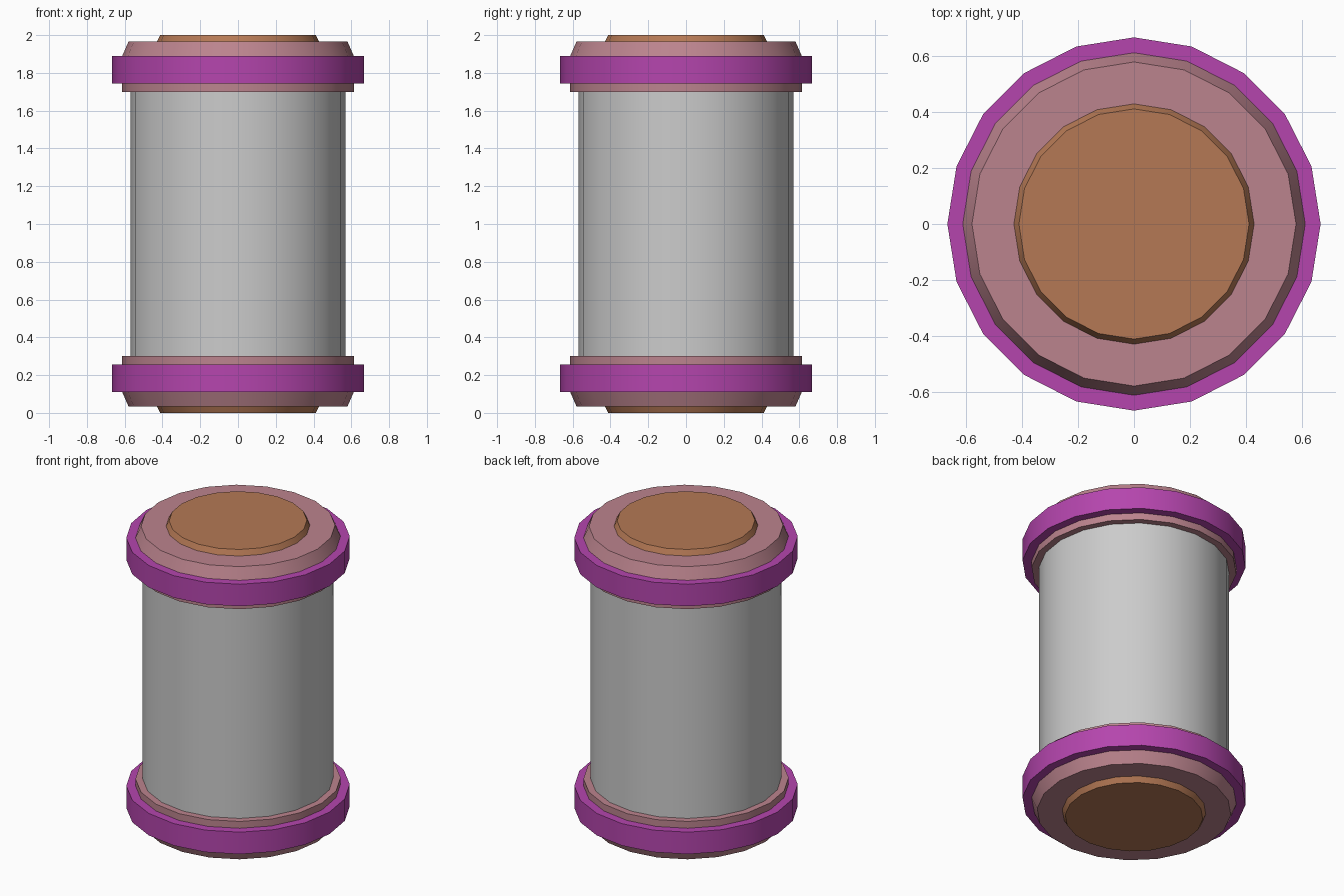
import bpy, bmesh, math

if "Cube" in bpy.data.objects:
    bpy.data.objects.remove(bpy.data.objects["Cube"])

SIDES = 20


def material(name, rgb):
    m = bpy.data.materials.new(name)
    m.diffuse_color = (*rgb, 1)
    m.use_nodes = True
    m.node_tree.nodes["Principled BSDF"].inputs["Base Color"].default_value = m.diffuse_color
    return m


def lathe(name, profile, mat=None, ring=False, flip=False):
    """Revolve (radius, z) points; caps the ends, or closes the loop for a ring."""
    bm = bmesh.new()
    loops = []
    for r, z in profile:
        z = 2 - z if flip else z
        loops.append([bm.verts.new((r * math.cos(2 * math.pi * i / SIDES),
                                    r * math.sin(2 * math.pi * i / SIDES), z))
                      for i in range(SIDES)])
    pairs = list(zip(loops, loops[1:]))
    if ring:
        pairs.append((loops[-1], loops[0]))
    else:
        bm.faces.new(loops[0])
        bm.faces.new(loops[-1])
    for a, b in pairs:
        for i in range(SIDES):
            j = (i + 1) % SIDES
            bm.faces.new((a[i], a[j], b[j], b[i]))
    bmesh.ops.recalc_face_normals(bm, faces=bm.faces)
    mesh = bpy.data.meshes.new(name)
    bm.to_mesh(mesh)
    bm.free()
    ob = bpy.data.objects.new(name, mesh)
    bpy.context.collection.objects.link(ob)
    if mat:
        mesh.materials.append(mat)
    bpy.ops.object.select_all(action='DESELECT')
    ob.select_set(True)
    bpy.context.view_layer.objects.active = ob
    bpy.ops.object.shade_smooth_by_angle(angle=math.radians(22))
    return ob


pink = material("pink", (0.50, 0.23, 0.27))
purple = material("purple", (0.46, 0.06, 0.42))
orange = material("orange", (0.46, 0.19, 0.09))

# Central barrel
lathe("barrel", [(0.57, 0.28), (0.57, 1.72)])

# Matching end caps
for side, flip in (("bottom", False), ("top", True)):
    # Chamfered collar
    lathe(side + "_collar", [(0.58, 0.035), (0.613, 0.11), (0.613, 0.30)], pink, flip=flip)
    # Raised outer band
    lathe(side + "_band", [(0.60, 0.11), (0.668, 0.11), (0.668, 0.255), (0.60, 0.255)],
          purple, ring=True, flip=flip)
    # Round end plate
    lathe(side + "_plate", [(0.412, 0.0), (0.43, 0.035), (0.43, 0.05)], orange, flip=flip)
